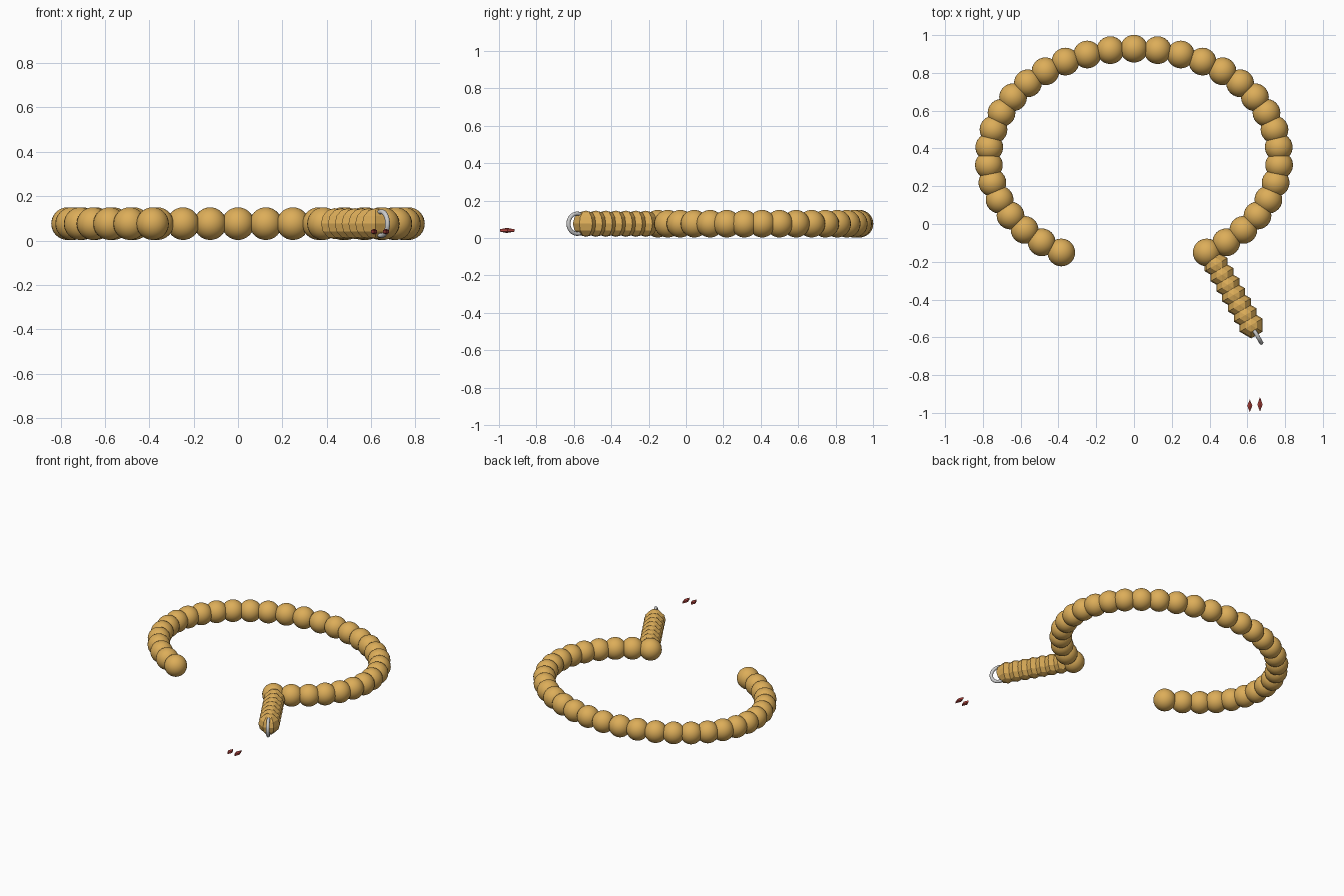
import bpy
from math import sin, cos, radians, pi

if "Cube" in bpy.data.objects:
    bpy.data.objects.remove(bpy.data.objects["Cube"])

def material(name, rgb):
    m = bpy.data.materials.new(name)
    m.diffuse_color = (*rgb, 1)
    m.use_nodes = True
    m.node_tree.nodes["Principled BSDF"].inputs["Base Color"].default_value = m.diffuse_color
    return m

AMBER = material("amber", (0.72, 0.42, 0.10))
RED = material("red_thread", (0.45, 0.06, 0.05))
Z = 0.076
R = 0.0735

def finish(name, mat, smooth):
    ob = bpy.context.object
    ob.name = name
    if mat:
        ob.data.materials.append(mat)
    if smooth:
        bpy.ops.object.shade_smooth()
    return ob

# open oval of round beads
for i in range(-16, 17):
    a = radians(i * 9.375)
    bpy.ops.mesh.primitive_uv_sphere_add(segments=24, ring_count=16, radius=R,
        location=(0.77 * sin(a), 0.35 + 0.578 * cos(a), Z))
    finish("bead", AMBER, True)

# tail strand of overlapping six-sided beads
dx, dy = cos(radians(-60)), sin(radians(-60))
N = 7
for i in range(N):
    s = 0.37 * i / (N - 1)
    bpy.ops.mesh.primitive_uv_sphere_add(segments=6, ring_count=6, radius=0.07,
        location=(0.435 + s * dx, -0.215 + s * dy, Z))
    finish("tail_bead", AMBER, False)

# metal ring standing in line with the tail
bpy.ops.mesh.primitive_torus_add(major_radius=0.054, minor_radius=0.011,
    major_segments=32, minor_segments=10, location=(0.647, -0.582, Z),
    rotation=(pi / 2, 0, radians(-60)))
finish("end_ring", None, True)

# two small flattened diamond tips
for x, y, l in ((0.613, -0.962, 0.038), (0.667, -0.955, 0.045)):
    bpy.ops.mesh.primitive_uv_sphere_add(segments=4, ring_count=2, radius=1,
        location=(x, y, 0.04))
    bpy.context.object.scale = (0.016, l, 0.013)
    finish("thread_tip", RED, False)
